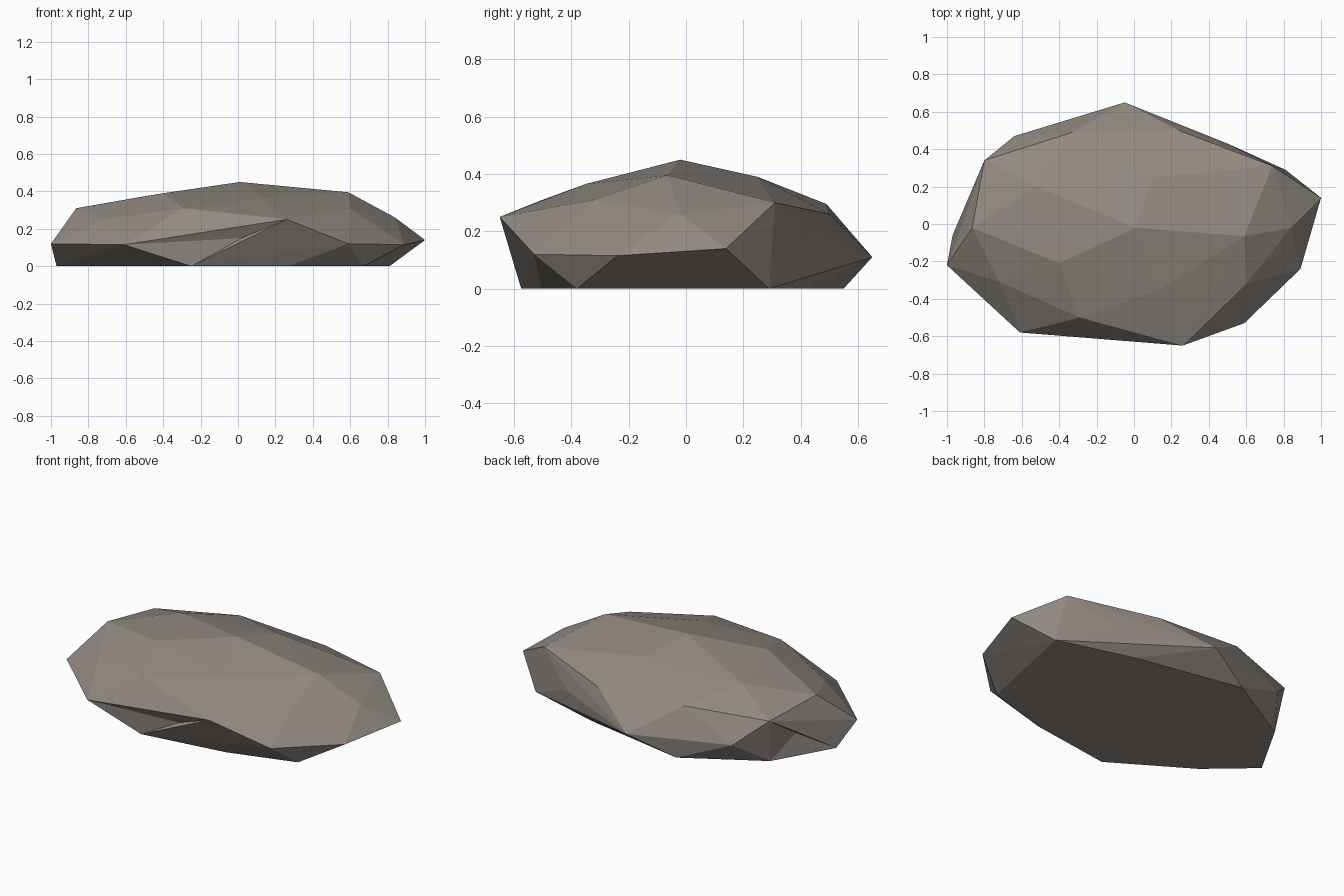
import bpy, bmesh
from mathutils import Vector

if "Cube" in bpy.data.objects:
    bpy.data.objects.remove(bpy.data.objects["Cube"])

# Flat underside outline (x, y)
base = [(-.97, -.06), (-.71, -.29), (-.25, -.575), (.27, -.5), (.67, -.38),
        (.81, .29), (.34, .425), (-.32, .55), (-.77, .29)]
# Widest ring of corners
rim = [(-1, -.22, .12), (-.61, -.58, .115), (.26, -.65, .25), (.59, -.53, .12),
       (.89, -.24, .115), (1, .14, .14), (.5, .43, .14), (-.05, .65, .11),
       (-.64, .47, .13)]
# Shoulder corners
shoulder = [(-.865, -.02, .31), (-.72, -.31, .25), (-.29, -.5, .31),
            (.6, -.32, .31), (.84, -.02, .26), (.74, .31, .3),
            (.24, .5, .26), (-.33, .49, .295), (-.8, .34, .27)]
# Crown corners
crown = [(-.4, -.21, .39), (.01, -.02, .45), (.59, -.065, .395),
         (.14, -.35, .365), (.1, .25, .39), (-.52, .2, .37)]
# Shallow hollows pushed in on the front and the left
hollows = [(.02, -.595, .15), (-.84, .14, .134)]

bm = bmesh.new()
for p in [(x, y, 0) for x, y in base] + rim + shoulder + crown:
    bm.verts.new(p)
hull = bmesh.ops.convex_hull(bm, input=bm.verts[:])
bmesh.ops.delete(bm, geom=[v for v in bm.verts if not v.link_faces], context='VERTS')
bm.normal_update()

# Poke the facet lying over each hollow and set its centre to the hollow point
for p in map(Vector, hollows):
    def miss(f):
        a, b, c = (v.co for v in f.verts)
        d = abs((p - a).dot(f.normal))
        q = p - f.normal * (p - a).dot(f.normal)
        out = max(0, *[-(e - s).cross(q - s).dot(f.normal)
                       for s, e in ((a, b), (b, c), (c, a))])
        return d + 100 * out
    face = min((f for f in bm.faces if len(f.verts) == 3), key=miss)
    r = bmesh.ops.poke(bm, faces=[face])
    r['verts'][0].co = p
    bm.normal_update()

bmesh.ops.recalc_face_normals(bm, faces=bm.faces[:])
mesh = bpy.data.meshes.new("rock")
bm.to_mesh(mesh)
bm.free()

# Warm grey stone
stone = bpy.data.materials.new("warm grey stone")
stone.diffuse_color = (.29, .255, .225, 1)
stone.use_nodes = True
stone.node_tree.nodes["Principled BSDF"].inputs["Base Color"].default_value = stone.diffuse_color
mesh.materials.append(stone)
rock = bpy.data.objects.new("rock", mesh)
bpy.context.collection.objects.link(rock)
